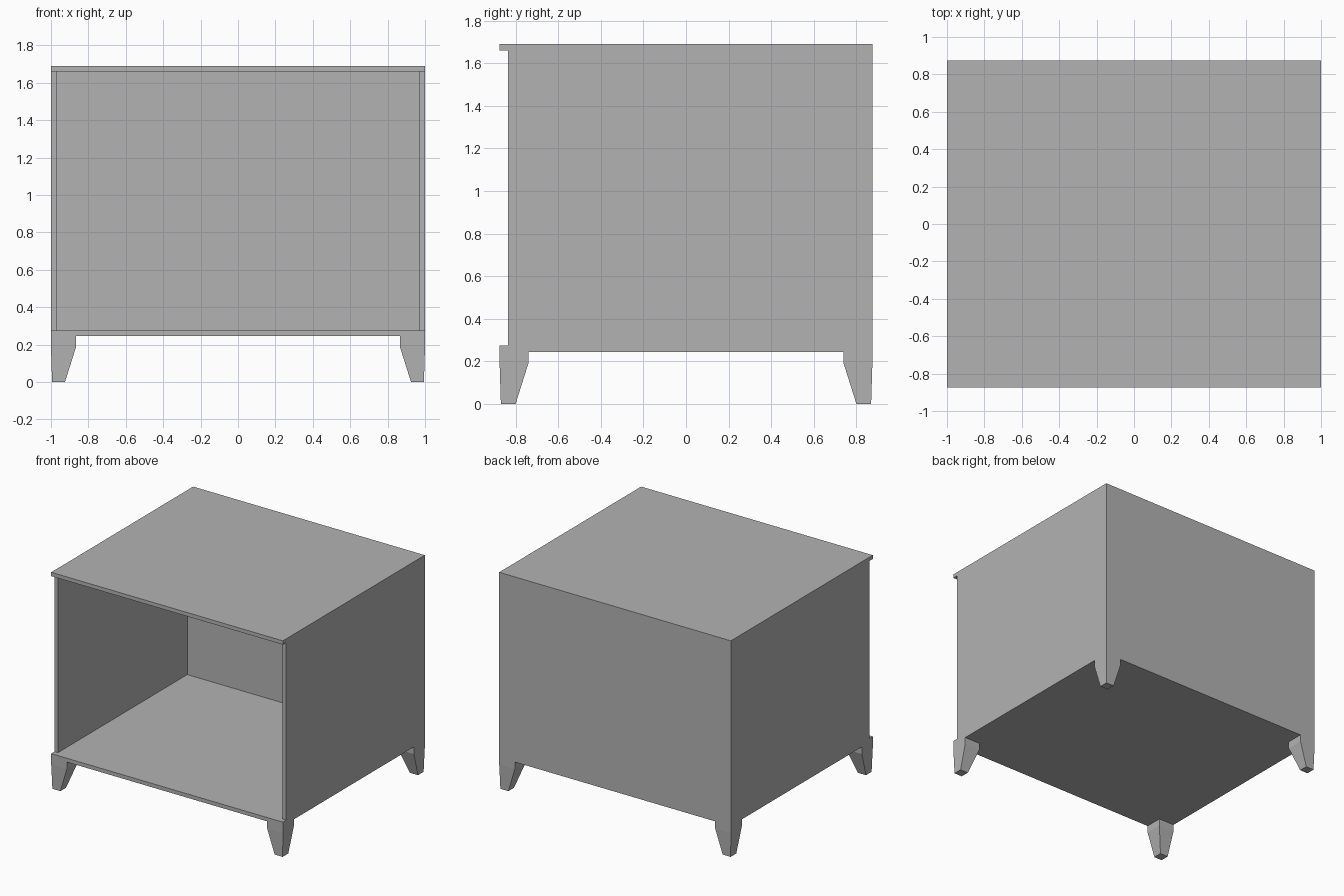
import bpy
import bmesh

default = bpy.data.objects.get("Cube")
if default:
    bpy.data.objects.remove(default, do_unlink=True)

# Single painted finish
grey = bpy.data.materials.new("plain_grey")
grey.use_nodes = True
colour = (0.45, 0.45, 0.45, 1)
grey.diffuse_color = colour
grey.node_tree.nodes["Principled BSDF"].inputs["Base Color"].default_value = colour

# Main dimensions
HALF_W, HALF_D = 1.0, 0.875
BASE, FLOOR, CEILING, TOP = 0.245, 0.275, 1.66, 1.69
SIDE_IN, SIDE_FRONT, BACK_IN = 0.97, -0.835, 0.76


def finish(name, bm):
    bmesh.ops.recalc_face_normals(bm, faces=bm.faces)
    mesh = bpy.data.meshes.new(name)
    bm.to_mesh(mesh)
    bm.free()
    mesh.materials.append(grey)
    obj = bpy.data.objects.new(name, mesh)
    bpy.context.collection.objects.link(obj)
    return obj


def box(name, low, high):
    bm = bmesh.new()
    bmesh.ops.create_cube(bm, size=1)
    for v in bm.verts:
        v.co = [h if c > 0 else l for c, l, h in zip(v.co, low, high)]
    return finish(name, bm)


# Square leg: straight collar, then a taper towards the outer corner
def leg(name, sx, sy):
    bm = bmesh.new()
    rings = []
    for z, inner, outer in ((BASE, 0.135, 0), (0.19, 0.135, 0), (0, 0.075, 0.006)):
        corners = ((outer, outer), (inner, outer), (inner, inner), (outer, inner))
        rings.append([bm.verts.new((sx * (HALF_W - a), sy * (HALF_D - b), z))
                      for a, b in corners])
    for upper, lower in zip(rings, rings[1:]):
        for i in range(4):
            j = (i + 1) % 4
            bm.faces.new((upper[i], upper[j], lower[j], lower[i]))
    bm.faces.new(rings[0])
    bm.faces.new(rings[-1])
    return finish(name, bm)


# Open-fronted cabinet, with sides set back from the top and floor edges
box("top_panel", (-HALF_W, -HALF_D, CEILING), (HALF_W, HALF_D, TOP))
box("floor_panel", (-HALF_W, -HALF_D, BASE), (HALF_W, HALF_D, FLOOR))
box("left_side", (SIDE_IN, SIDE_FRONT, FLOOR), (HALF_W, HALF_D, CEILING))
box("right_side", (-HALF_W, SIDE_FRONT, FLOOR), (-SIDE_IN, HALF_D, CEILING))
box("back_panel", (-SIDE_IN, BACK_IN, FLOOR), (SIDE_IN, HALF_D, CEILING))

# Four corner legs
for side, sx in (("left", 1), ("right", -1)):
    for end, sy in (("front", -1), ("back", 1)):
        leg(f"{end}_{side}_leg", sx, sy)
